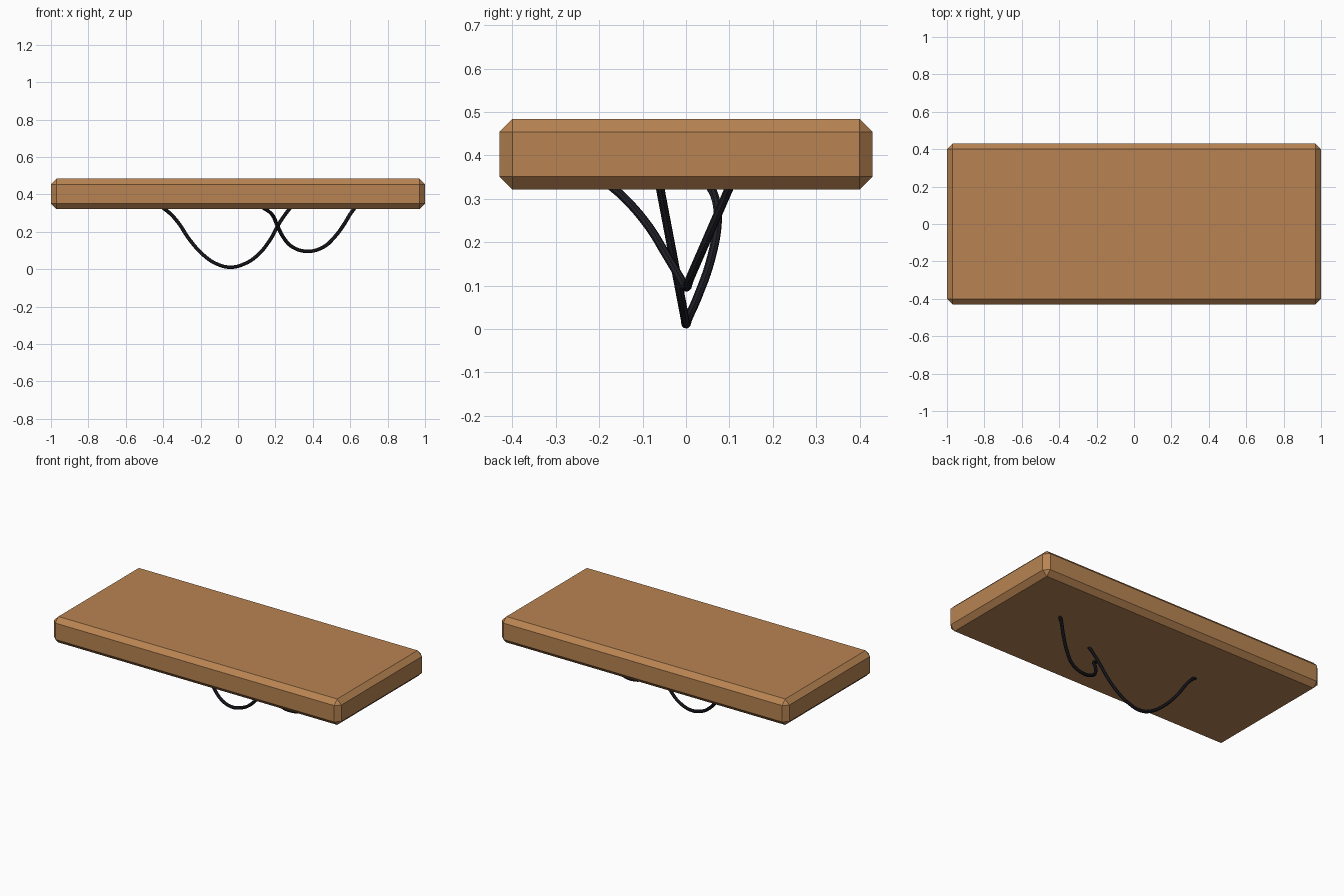
import bpy, bmesh

if "Cube" in bpy.data.objects:
    bpy.data.objects.remove(bpy.data.objects["Cube"])


def material(name, rgb):
    m = bpy.data.materials.new(name)
    m.diffuse_color = (*rgb, 1)
    m.use_nodes = True
    m.node_tree.nodes["Principled BSDF"].inputs["Base Color"].default_value = m.diffuse_color
    return m


wood = material("wood", (0.48, 0.23, 0.085))
black = material("cable_black", (0.013, 0.013, 0.019))

# Board with a single flat chamfer all round
bpy.ops.mesh.primitive_cube_add(size=1, location=(0, 0, 0.403))
board = bpy.context.object
board.name = "board"
board.dimensions = (2, 0.86, 0.163)
bpy.ops.object.transform_apply(location=False, rotation=False, scale=True)
bm = bmesh.new()
bm.from_mesh(board.data)
bmesh.ops.bevel(bm, geom=bm.edges[:], offset=0.03, segments=1, affect='EDGES')
bm.to_mesh(board.data)
bm.free()
board.data.materials.append(wood)


# Cables sagging below the board, ends buried in it
def cable(name, points, radius=0.01):
    cu = bpy.data.curves.new(name, 'CURVE')
    cu.dimensions = '3D'
    cu.bevel_depth = radius
    cu.bevel_resolution = 2
    cu.resolution_u = 6
    sp = cu.splines.new('BEZIER')
    sp.bezier_points.add(len(points) - 1)
    for bp, p in zip(sp.bezier_points, points):
        bp.co = p
        bp.handle_left_type = bp.handle_right_type = 'AUTO'
    ob = bpy.data.objects.new(name, cu)
    bpy.context.collection.objects.link(ob)
    cu.materials.append(black)
    bpy.ops.object.select_all(action='DESELECT')
    ob.select_set(True)
    bpy.context.view_layer.objects.active = ob
    bpy.ops.object.convert(target='MESH')
    bpy.ops.object.shade_smooth_by_angle()


def straight_arm(xz, z0, slope):
    # arm whose sideways drift is proportional to its height
    return [(x, slope * (z - z0), z) for x, z in xz]


cable("long_cable",
      [(-0.41, 0.052, 0.335), (-0.365, 0.068, 0.30), (-0.32, 0.073, 0.25),
       (-0.26, 0.057, 0.16), (-0.18, 0.026, 0.072), (-0.11, 0.006, 0.027),
       (-0.04, 0, 0.011)]
      + straight_arm([(0.03, 0.027), (0.10, 0.071), (0.17, 0.155), (0.22, 0.245),
                      (0.25, 0.29), (0.285, 0.335)], 0.011, -0.19))

cable("short_cable",
      [(0.125, -0.18, 0.335), (0.18, -0.135, 0.295), (0.21, -0.085, 0.235),
       (0.243, -0.045, 0.17), (0.29, -0.015, 0.12), (0.37, 0, 0.096)]
      + straight_arm([(0.455, 0.118), (0.516, 0.172), (0.57, 0.245),
                      (0.60, 0.295), (0.63, 0.335)], 0.096, 0.435))
